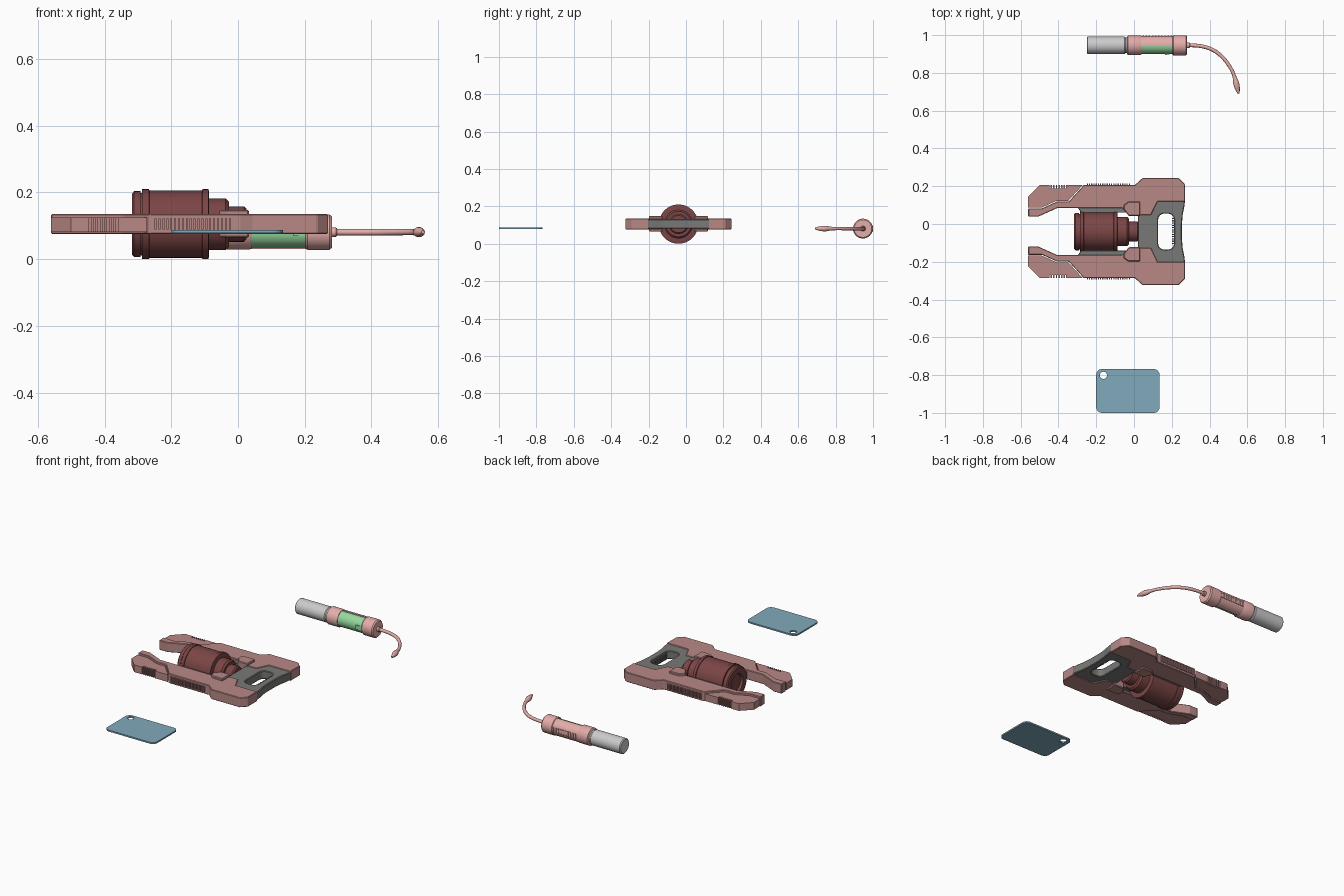
import bpy, bmesh, math

if "Cube" in bpy.data.objects:
    bpy.data.objects.remove(bpy.data.objects["Cube"])

CY = -0.04            # mirror line of the frame
MZ = 0.107            # mid height of the frame


def material(name, rgb):
    m = bpy.data.materials.new(name)
    m.diffuse_color = (*rgb, 1)
    m.use_nodes = True
    m.node_tree.nodes["Principled BSDF"].inputs["Base Color"].default_value = m.diffuse_color
    return m


ROSE = material("dusty_rose", (0.48, 0.25, 0.24))
PINK = material("pink", (0.78, 0.42, 0.40))
MAROON = material("maroon", (0.20, 0.06, 0.06))
SLATE = material("dark_grey", (0.19, 0.19, 0.185))
GREEN = material("green", (0.30, 0.70, 0.35))
BLUE = material("blue", (0.22, 0.40, 0.50))


def finish(name, bm, mat, smooth=False):
    bmesh.ops.recalc_face_normals(bm, faces=bm.faces)
    me = bpy.data.meshes.new(name)
    bm.to_mesh(me)
    bm.free()
    ob = bpy.data.objects.new(name, me)
    bpy.context.collection.objects.link(ob)
    if mat:
        me.materials.append(mat)
    if smooth:
        activate(ob)
        bpy.ops.object.shade_smooth_by_angle(angle=math.radians(35))
    return ob


def activate(ob):
    bpy.ops.object.select_all(action='DESELECT')
    ob.select_set(True)
    bpy.context.view_layer.objects.active = ob


def bevel(ob, width):
    b = ob.modifiers.new("bevel", 'BEVEL')
    b.width, b.segments, b.limit_method = width, 1, 'ANGLE'


def plate(name, pts, z0, z1, mat, width=0):
    """Extrude an outline upwards."""
    bm = bmesh.new()
    f = bm.faces.new([bm.verts.new((x, y, z0)) for x, y in pts])
    ext = bmesh.ops.extrude_face_region(bm, geom=[f])
    for v in ext["geom"]:
        if isinstance(v, bmesh.types.BMVert):
            v.co.z = z1
    ob = finish(name, bm, mat)
    if width:
        bevel(ob, width)
    return ob


def boxes(name, spans, mat):
    """Several boxes in one object, each (x0, x1, y0, y1, z0, z1)."""
    bm = bmesh.new()
    for x0, x1, y0, y1, z0, z1 in spans:
        for v in bmesh.ops.create_cube(bm, size=1)["verts"]:
            v.co = ((x0 + x1) / 2 + v.co.x * (x1 - x0),
                    (y0 + y1) / 2 + v.co.y * (y1 - y0),
                    (z0 + z1) / 2 + v.co.z * (z1 - z0))
    return finish(name, bm, mat)


def lathe(name, prof, cy, cz, mat, arc=None, seg=48):
    """Turn an (x, radius) profile around the x axis; an arc makes a closed shell."""
    bm = bmesh.new()
    a0, a1 = arc or (0, 2 * math.tau / 2)
    count = seg + 1 if arc else seg
    rings = []
    for i in range(count):
        a = a0 + (a1 - a0) * i / seg
        rings.append([bm.verts.new((x, cy + r * math.cos(a), cz + r * math.sin(a)))
                      for x, r in prof])
    n = len(prof)
    for i in range(seg):
        p, q = rings[i], rings[(i + 1) % count]
        for j in range(n if arc else n - 1):
            k = (j + 1) % n
            bm.faces.new((p[j], p[k], q[k], q[j]))
    for e in ((rings[0], rings[-1]) if arc else ([r[0] for r in rings], [r[-1] for r in rings])):
        bm.faces.new(e)
    return finish(name, bm, mat, True)


def rounded(x0, x1, y0, y1, r, n=6):
    pts = []
    for k, (cx, cy) in enumerate(((x1 - r, y1 - r), (x0 + r, y1 - r), (x0 + r, y0 + r), (x1 - r, y0 + r))):
        for i in range(n + 1):
            a = math.pi / 2 * (k + i / n)
            pts.append((cx + r * math.cos(a), cy + r * math.sin(a)))
    return pts


def cut(ob, outline):
    """Cut an outline straight through an object."""
    c = plate("cutter", outline, -0.5, 0.5, None)
    c.hide_render = True
    m = ob.modifiers.new("cut", 'BOOLEAN')
    m.operation, m.object = 'DIFFERENCE', c
    activate(ob)
    bpy.ops.object.modifier_apply(modifier="cut")
    bpy.data.objects.remove(c)


# Frame arms, mirrored; outlines are (x, distance from the mirror line)
arm = [(-.56, .08), (-.505, .08), (-.405, .125), (-.06, .125), (-.03, .088), (.09, .088),
       (.125, .16), (.27, .16), (.27, .25), (.237, .283), (.045, .283), (.005, .247),
       (-.265, .247), (-.345, .159), (-.407, .159), (-.487, .123), (-.56, .123)]
tip = [(-.272, .246), (-.348, .163), (-.409, .163), (-.489, .127), (-.56, .127), (-.56, .185), (-.50, .246)]
for i in range(7):        # vent notches on the outer edge
    x = -.447 + i * .0135
    tip += [(x, .246), (x, .229), (x + .006, .229), (x + .006, .246)]
pad = [(-.055, .118), (-.028, .083), (.033, .083), (.033, .158), (-.03, .158), (-.055, .14)]
rail = [(-.30, .13), (-.28, .10), (.03, .10), (.03, .15), (-.30, .15)]

for s, side in ((1, "back"), (-1, "front")):
    def mir(pts):
        return [(x, CY + s * v) for x, v in pts]
    plate(side + "_arm", mir(arm), .078, .137, ROSE, .003)
    plate(side + "_arm_tip", mir(tip), .083, .127, ROSE)
    plate(side + "_pad", mir(pad), .067, .15, ROSE, .004)
    plate(side + "_inner_rail", mir(rail), .09, .125, SLATE, .002)
    boxes(side + "_side_ribs",
          [(-.25 + i * .0117, -.244 + i * .0117, CY + s * .249 - .006, CY + s * .249 + .006, .091, .124)
           for i in range(20)], ROSE)

# Handle plate with a finger hole and grip ribs
half = [(.02, .12), (.09, .17), (.27, .17), (.268, .14), (.258, .09), (.254, .04)]
grip = plate("handle", [(x, CY + v) for x, v in half] + [(x, CY - v) for x, v in reversed(half)],
             .083, .133, SLATE)
cut(grip, rounded(.128, .212, CY - .095, CY + .095, .032))
bevel(grip, .004)
boxes("handle_ribs", [(.202, .215, CY - .066 + i * .012, CY - .060 + i * .012, .09, .126)
                      for i in range(12)], SLATE)

# Turned canister between the arms
lathe("canister", [(-.303, .02), (-.303, .052), (-.317, .057), (-.317, .092), (-.311, .099),
                   (-.292, .099), (-.292, .094), (-.287, .094), (-.287, .105), (-.267, .105),
                   (-.265, .101), (-.108, .101), (-.106, .105), (-.089, .105), (-.087, .098),
                   (-.087, .077), (-.037, .077), (-.027, .068), (-.027, .053), (.018, .053),
                   (.025, .046)], CY, MZ, MAROON)

# Hand tool: grey handle, pink body with an open window, green insert
TY, TZ = .946, .083
lathe("tool_handle", [(-.25, .040), (-.245, .046), (-.05, .046), (-.045, .042), (-.03, .042)], TY, TZ, None)
lathe("tool_rear_collar", [(-.037, .044), (-.032, .052), (.034, .052), (.04, .049)], TY, TZ, PINK)
lathe("tool_front_collar", [(.203, .049), (.208, .053), (.274, .053), (.281, .047)], TY, TZ, PINK)
lathe("tool_back_shell", [(.035, .040), (.208, .040), (.208, .050), (.035, .050)], TY, TZ, PINK,
      (-math.pi / 2, math.pi / 2), 24)
lathe("tool_insert", [(.036, .046), (.207, .046)], TY, TZ, GREEN)
boxes("tool_back_ribs", [(.045 + i * .0165, .053 + i * .0165, TY + .044, TY + .053, TZ - .015, TZ + .015)
                         for i in range(10)], PINK)
plate("tool_trigger", [(.165, TY - .04), (.165, TY - .052), (.20, TY - .045), (.20, TY - .035)],
      TZ - .012, TZ + .012, GREEN)
lathe("tool_nozzle", [(.278, .014), (.293, .014), (.297, .011)], TY, TZ, PINK, seg=24)

# Curved wire with a swollen tip
cu = bpy.data.curves.new("wire", 'CURVE')
cu.dimensions, cu.bevel_depth, cu.bevel_resolution, cu.use_fill_caps = '3D', .01, 3, True
path = [(.285, .946, 1), (.34, .947, 1), (.42, .925, 1), (.48, .875, 1), (.522, .81, .9),
        (.534, .772, 1), (.541, .745, 1.7), (.549, .712, 1.25), (.554, .69, .5)]
sp = cu.splines.new('NURBS')
sp.points.add(len(path) - 1)
for p, (x, y, r) in zip(sp.points, path):
    p.co, p.radius = (x, y, TZ, 1), r
sp.order_u, sp.use_endpoint_u, sp.resolution_u = 3, True, 6
cu.materials.append(PINK)
wire = bpy.data.objects.new("wire", cu)
bpy.context.collection.objects.link(wire)
activate(wire)
bpy.ops.object.convert(target='MESH')
bpy.ops.object.shade_smooth_by_angle(angle=math.radians(40))

# Card with a punched corner hole
card = plate("card", rounded(-.20, .135, -1.0, -.768, .03), .081, .09, BLUE)
cut(card, rounded(-.181, -.143, -.82, -.782, .0189, 6))

# Stand the whole set on z = 0
for ob in bpy.data.objects:
    ob.location.z -= .002
